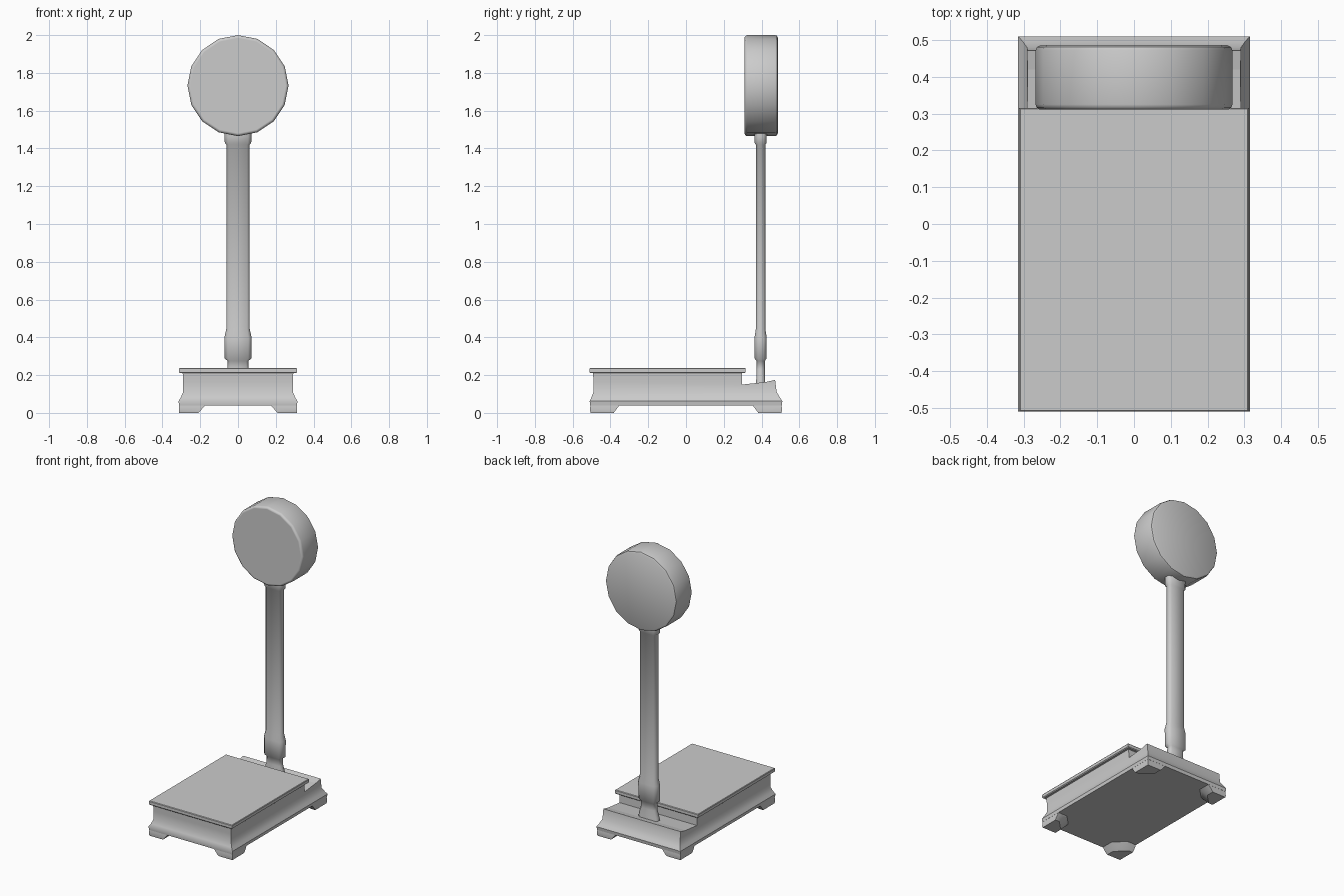
import bpy, bmesh, math

if "Cube" in bpy.data.objects:
    bpy.data.objects.remove(bpy.data.objects["Cube"])


def finish(bm, name, angle=35):
    bmesh.ops.recalc_face_normals(bm, faces=bm.faces)
    me = bpy.data.meshes.new(name)
    bm.to_mesh(me)
    bm.free()
    ob = bpy.data.objects.new(name, me)
    bpy.context.collection.objects.link(ob)
    bpy.ops.object.select_all(action='DESELECT')
    ob.select_set(True)
    bpy.context.view_layer.objects.active = ob
    if angle:
        bpy.ops.object.shade_smooth_by_angle(angle=math.radians(angle))
    return ob


def loft(name, sections, angle=35):
    """Skin a stack of equal-length point rings and cap both ends."""
    bm = bmesh.new()
    rings = [[bm.verts.new(p) for p in s] for s in sections]
    n = len(rings[0])
    for a, b in zip(rings, rings[1:]):
        for i in range(n):
            j = (i + 1) % n
            bm.faces.new((a[i], a[j], b[j], b[i]))
    bm.faces.new(rings[0])
    bm.faces.new(rings[-1])
    return finish(bm, name, angle)


def rect(z, hx, y0, y1):
    return [(-hx, y0, z), (hx, y0, z), (hx, y1, z), (-hx, y1, z)]


def chamfered(z, hx, hy, cy=0.395):
    """Octagonal cross-section with cut corners."""
    c = hy * 0.55
    pts = [(hx, hy - c), (hx - c, hy), (-hx + c, hy), (-hx, hy - c),
           (-hx, -hy + c), (-hx + c, -hy), (hx - c, -hy), (hx, -hy + c)]
    return [(x, y + cy, z) for x, y in pts]


# Base body with flared skirt
base = loft("base_body", [
    rect(0.04, 0.312, -0.507, 0.507), rect(0.062, 0.315, -0.51, 0.51),
    rect(0.082, 0.303, -0.501, 0.497), rect(0.11, 0.291, -0.49, 0.48),
    rect(0.165, 0.29, -0.49, 0.473), rect(0.213, 0.293, -0.492, 0.465)])

# Cutter that lowers the rear deck to a gentle slope
side = [(0.297, 0.15), (0.42, 0.163), (0.47, 0.174), (0.6, 0.185),
        (0.6, 0.3), (0.297, 0.3)]
cutter = loft("rear_deck_cutter",
              [[(x, y, z) for y, z in side] for x in (-0.5, 0.5)], 0)
cutter.hide_render = True
cutter.hide_viewport = True
cut = base.modifiers.new("rear_step", 'BOOLEAN')
cut.operation = 'DIFFERENCE'
cut.object = cutter

# Weighing plate
loft("weighing_plate", [
    rect(0.21, 0.306, -0.505, 0.311), rect(0.215, 0.312, -0.51, 0.316),
    rect(0.234, 0.312, -0.51, 0.316), rect(0.238, 0.309, -0.507, 0.313)])


# Corner feet, tapered with a cut inner corner
def foot_ring(z, sx, sy, xo, yo, xi, yi):
    c = 0.07
    pts = [(xo, yo), (xi, yo), (xi, yi + c), (xi + c, yi), (xo, yi)]
    return [(sx * x, sy * y, z) for x, y in pts]


for sx, ns in ((-1, "left"), (1, "right")):
    for sy, nf in ((-1, "front"), (1, "back")):
        loft(f"foot_{nf}_{ns}", [
            foot_ring(0.0, sx, sy, 0.311, 0.505, 0.21, 0.383),
            foot_ring(0.01, sx, sy, 0.313, 0.508, 0.20, 0.375),
            foot_ring(0.03, sx, sy, 0.312, 0.507, 0.183, 0.36),
            foot_ring(0.042, sx, sy, 0.311, 0.506, 0.172, 0.352)])

# Column: flared root, lower collar, shaft and upper collar
column = [(0.14, 0.075, 0.024), (0.18, 0.07, 0.023), (0.23, 0.056, 0.022),
          (0.275, 0.055, 0.022), (0.288, 0.071, 0.032), (0.40, 0.072, 0.032),
          (0.445, 0.062, 0.025), (1.42, 0.062, 0.025), (1.43, 0.07, 0.032),
          (1.462, 0.071, 0.032), (1.475, 0.071, 0.034), (1.52, 0.071, 0.034)]
loft("column", [chamfered(*c) for c in column], 50)

# Dial housing: 16-sided drum with softened rims
drum = [(0.318, 0.245), (0.311, 0.252), (0.311, 0.257), (0.317, 0.265),
        (0.325, 0.2675), (0.472, 0.2675), (0.481, 0.264), (0.486, 0.254)]
loft("dial_housing", [
    [(r * math.cos(i * math.tau / 16), y, 1.7325 + r * math.sin(i * math.tau / 16))
     for i in range(16)] for y, r in drum[1:]], 40)
